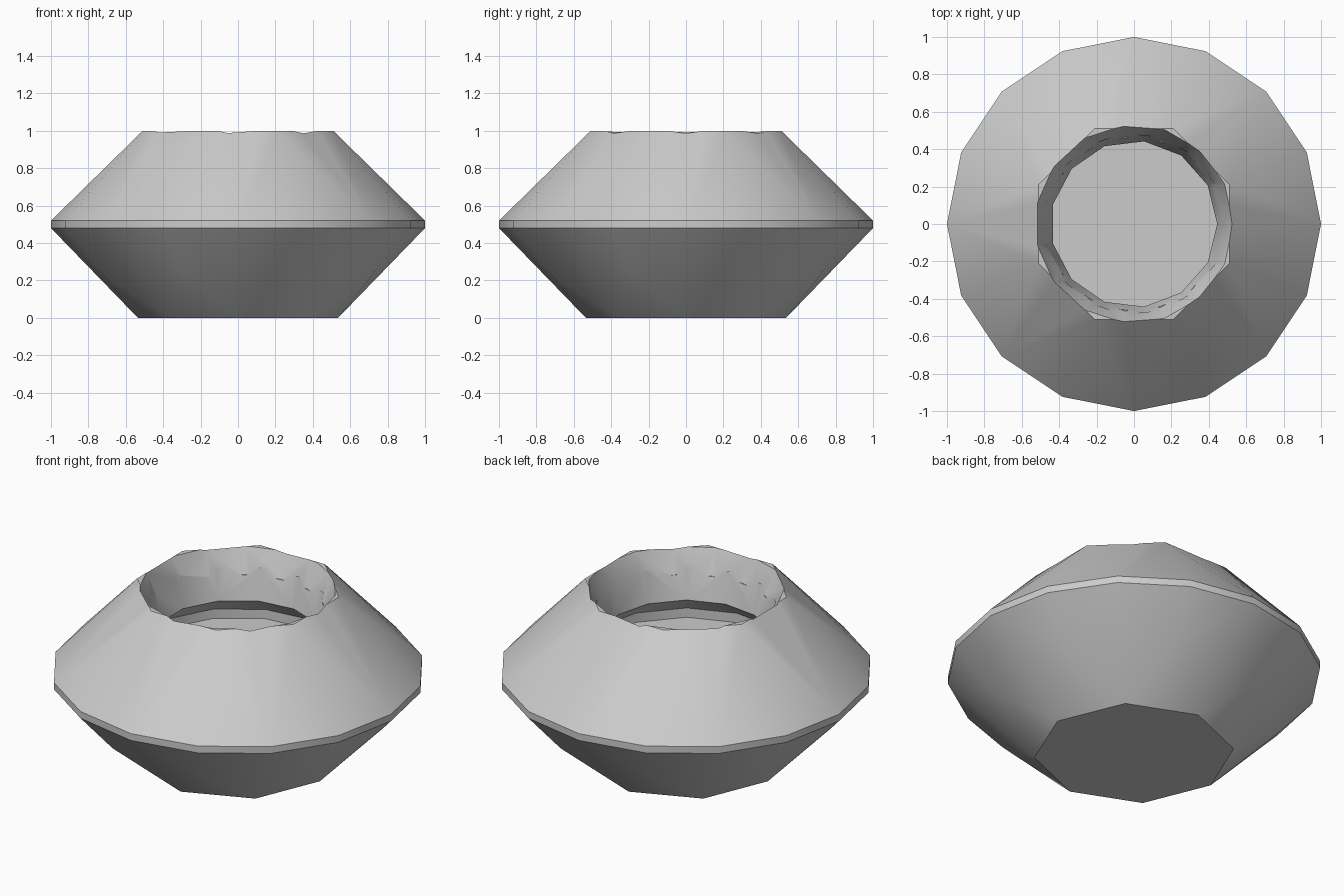
import bpy
import bmesh
from math import cos, sin, pi, radians

old = bpy.data.objects.get("Cube")
if old:
    bpy.data.objects.remove(old, do_unlink=True)

grey = bpy.data.materials.new("stone grey")
grey.use_nodes = True
colour = (0.6, 0.6, 0.6, 1)
grey.diffuse_color = colour
grey.node_tree.nodes["Principled BSDF"].inputs["Base Color"].default_value = colour


def ring(bm, sides, radius, z, turn=0.0):
    """Add a regular polygon of vertices."""
    return [bm.verts.new((radius * cos(turn + 2 * pi * i / sides),
                          radius * sin(turn + 2 * pi * i / sides), z))
            for i in range(sides)]


def finish(bm, name):
    bmesh.ops.recalc_face_normals(bm, faces=bm.faces)
    mesh = bpy.data.meshes.new(name)
    bm.to_mesh(mesh)
    bm.free()
    mesh.materials.append(grey)
    obj = bpy.data.objects.new(name, mesh)
    bpy.context.collection.objects.link(obj)
    return obj


def lathe(name, sides, profile):
    """Closed solid lofted through (radius, height) rings."""
    bm = bmesh.new()
    rings = [ring(bm, sides, r, z) for r, z in profile]
    for a, b in zip(rings, rings[1:]):
        for i in range(sides):
            j = (i + 1) % sides
            bm.faces.new((a[i], a[j], b[j], b[i]))
    bm.faces.new(rings[0])
    bm.faces.new(rings[-1])
    return finish(bm, name)


# Faceted body: octagonal base, facet ring, girdle and octagonal crown
bm = bmesh.new()
eighth = pi / 8
ring(bm, 8, 0.535, 0)
ring(bm, 8, 0.795, 0.25, eighth)
ring(bm, 16, 1, 0.48)
ring(bm, 16, 1, 0.52)
ring(bm, 8, 0.552, 1, eighth)
bmesh.ops.convex_hull(bm, input=bm.verts)
bmesh.ops.dissolve_limit(bm, angle_limit=radians(0.5), verts=bm.verts, edges=bm.edges)
body = finish(bm, "faceted_bowl")

# Cutters: flared mouth, then a neck opening into a wider chamber
mouth = lathe("mouth_cutter", 15, [(0.573, 1.1), (0.53, 1.0), (0.468, 0.86)])
chamber = lathe("chamber_cutter", 13,
                [(0.484, 0.9), (0.445, 0.72), (0.58, 0.61), (0.58, 0.555)])

bpy.context.view_layer.objects.active = body
for cutter in (mouth, chamber):
    cutter.hide_render = True
    cut = body.modifiers.new("hollow", "BOOLEAN")
    cut.operation = "DIFFERENCE"
    cut.solver = "EXACT"
    cut.object = cutter
    bpy.ops.object.modifier_apply(modifier=cut.name)
    bpy.data.objects.remove(cutter, do_unlink=True)

# Soft shading across shallow facets, crisp rim and girdle
bpy.ops.object.select_all(action="DESELECT")
body.select_set(True)
bpy.ops.object.shade_smooth_by_angle(angle=radians(30))
